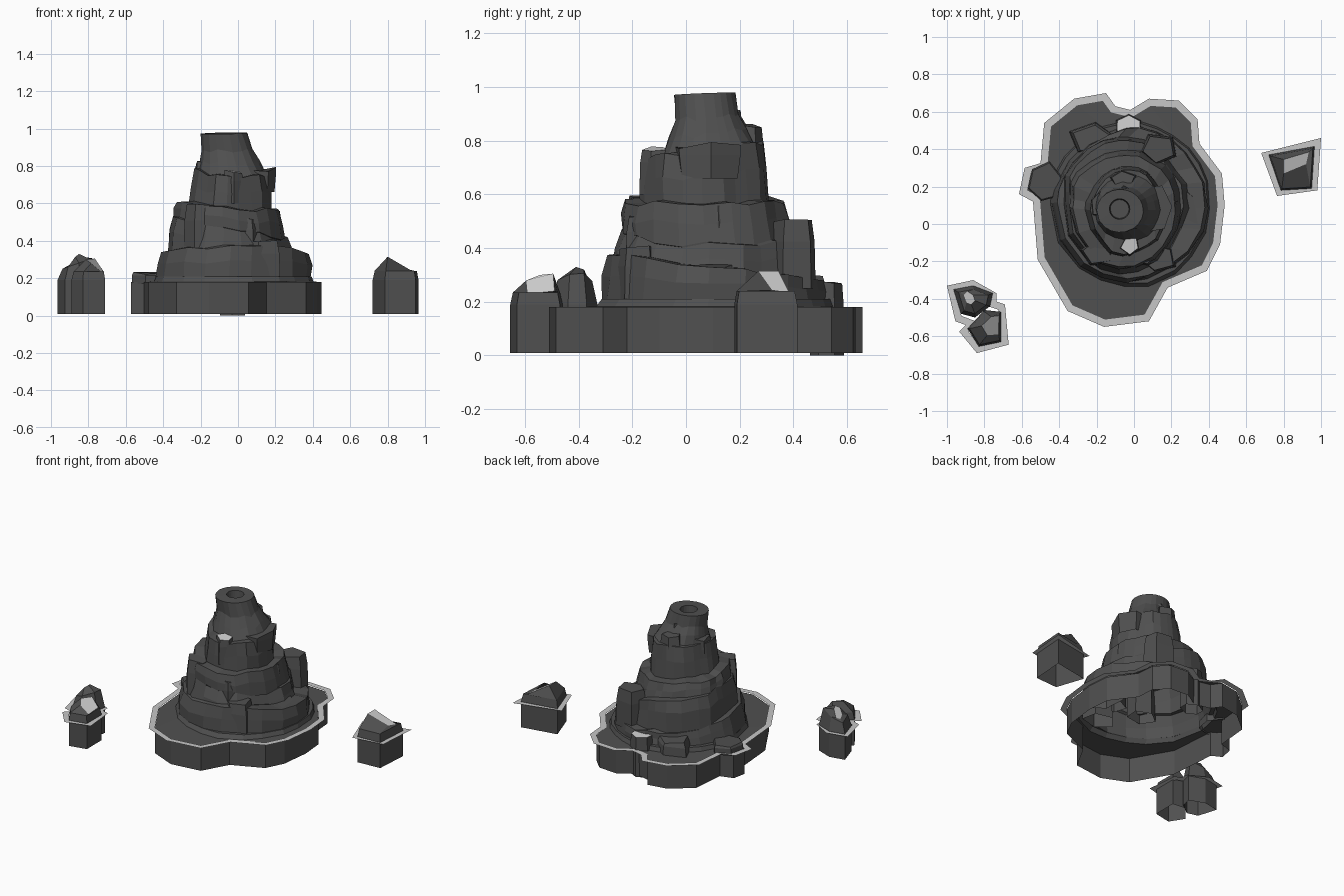
import bpy, math, random
from mathutils import Vector

random.seed(7)
cube = bpy.data.objects.get("Cube")
if cube:
    bpy.data.objects.remove(cube, do_unlink=True)


def material(name, value):
    m = bpy.data.materials.new(name)
    m.use_nodes = True
    colour = (value, value, value, 1)
    m.diffuse_color = colour
    bsdf = m.node_tree.nodes["Principled BSDF"]
    bsdf.inputs["Base Color"].default_value = colour
    bsdf.inputs["Roughness"].default_value = 0.9
    return m


STONE = material("dark stone", 0.08)
FOAM = material("sea foam grey", 0.57)
PALE = material("pale stone", 0.64)


def loft(name, rings, cap_mat=None, mat=STONE):
    """Skin equal-sized rings; cap the last one if cap_mat is given."""
    n = len(rings[0])
    verts = [tuple(p) for ring in rings for p in ring]
    faces = []
    for r in range(len(rings) - 1):
        for i in range(n):
            a, b, j = r * n, (r + 1) * n, (i + 1) % n
            faces.append((a + i, a + j, b + j, b + i))
    if cap_mat:
        last = (len(rings) - 1) * n
        faces.append(tuple(range(last, last + n)))
    mesh = bpy.data.meshes.new(name)
    mesh.from_pydata(verts, [], faces)
    mesh.materials.append(mat)
    if cap_mat and cap_mat != mat:
        mesh.materials.append(cap_mat)
        mesh.polygons[-1].material_index = 1
    ob = bpy.data.objects.new(name, mesh)
    bpy.context.scene.collection.objects.link(ob)


def flat(points, z):
    return [(x, y, z) for x, y in points]


def inset(points, d):
    """Offset a counter-clockwise outline inwards by d."""
    out = []
    for i, p in enumerate(points):
        p = Vector(p)
        u = (p - Vector(points[i - 1])).normalized()
        v = (Vector(points[(i + 1) % len(points)]) - p).normalized()
        nu, nv = Vector((-u.y, u.x)), Vector((-v.y, v.x))
        out.append(tuple(p + (nu + nv) * d / max(0.6, 1 + nu.dot(nv))))
    return out


def scaled(points, s):
    n = len(points)
    cx, cy = sum(p[0] for p in points) / n, sum(p[1] for p in points) / n
    return [(cx + (x - cx) * s, cy + (y - cy) * s) for x, y in points]


def foam(name, outline, inner):
    loft(name, [flat(outline, 0.185), flat(inner, 0.185)], mat=FOAM)


# Shoreline and foam rim
shore = [(-.615, .16), (-.54, .12), (-.515, -.19), (-.355, -.465), (-.16, -.55),
         (.08, -.52), (.18, -.34), (.39, -.25), (.46, -.11), (.485, .10),
         (.47, .27), (.35, .43), (.34, .56), (.24, .66), (.08, .67), (-.02, .61),
         (-.10, .63), (-.15, .70), (-.32, .67), (-.48, .54), (-.50, .325), (-.585, .30)]
wall = inset(shore, 0.038)
foam("island_foam", shore, wall)

# Ring directions: halfway between even spacing and the shoreline corners
N = len(wall)
START = math.radians(170)
angles = []
for i, (x, y) in enumerate(wall):
    turn = (math.atan2(y - .08, x + .05) - START + .1) % (2 * math.pi) - .1
    angles.append(START + .5 * turn + math.pi * i / N)


def crag_ring(x0, x1, y0, y1, z, jitter, lift, tilt=0, heading=0):
    return [((x0 + x1) / 2 + (x1 - x0) / 2 * math.cos(a) * k,
             (y0 + y1) / 2 + (y1 - y0) / 2 * math.sin(a) * k,
             z + h + tilt * math.cos(a - heading))
            for a, k, h in zip(angles, jitter, lift)]


def rough(amount):
    """Radii that change in chunks of two corners, for broad rock faces."""
    chunks = [1.03 - random.random() * amount for _ in range(N // 2)]
    return [chunks[i // 2] + random.uniform(-.01, .01) for i in range(N)]


# Plinth wall and shelf, open below and under the crag
level = [0] * N
foot_shape = rough(.03)
foot = crag_ring(-.44, .40, -.33, .54, .182, foot_shape, level)
loft("island_base", [flat(wall, 0.01), flat(wall, 0.18), foot])

# Stepped crag: three rings per tier
LEFT, FRONT = math.pi, -math.pi / 2
crag = [foot, crag_ring(-.43, .39, -.31, .53, .21, foot_shape, level)]
tiers = [  # bottom bounds, top bounds, top height, tilt, heading, roughness
    ((-.43, .39, -.31, .52), (-.40, .38, -.29, .51), .33, .04, FRONT, .08),
    ((-.40, .29, -.28, .49), (-.37, .26, -.25, .47), .47, .06, LEFT, .10),
    ((-.37, .25, -.24, .42), (-.35, .22, -.23, .39), .58, .02, LEFT, .12),
    ((-.27, .18, -.17, .32), (-.24, .16, -.16, .30), .77, .03, 2.0, .12),
    ((-.22, .15, -.09, .26), (-.20, .08, -.04, .20), .89, .01, 2.0, .08)]
low, tilt, heading, lift = .21, 0, 0, level
for bottom, top, high, next_tilt, next_heading, amount in tiers:
    j = rough(amount)
    crag.append(crag_ring(*bottom, low, j, lift, tilt, heading))
    lift = [random.uniform(-.012, .012) for _ in range(N)]
    mid = [(b + t) / 2 for b, t in zip(bottom, top)]
    crag.append(crag_ring(*mid, (low + high) / 2, [k + random.uniform(-.02, .04) for k in j],
                          lift, (tilt + next_tilt) / 2, next_heading))
    crag.append(crag_ring(*top, high, j, lift, next_tilt, next_heading))
    low, tilt, heading = high + .003, next_tilt, next_heading
# Summit lip and the hole in it
even = [1] * N
crag.append(crag_ring(-.20, .05, -.045, .185, .975, even, level, .005, 1))
for r, z in ((.055, .975), (.05, .92)):
    crag.append(crag_ring(-.077 - r, -.077 + r, .08 - r, .08 + r, z, even, level))
loft("stepped_crag", crag, STONE)


# Loose blocks on the ledges
def block(name, x, y, w, d, z0, z1, turn=0, sides=5, top=STONE, taper=.82):
    base = []
    for i in range(sides):
        a = turn + 2 * math.pi * i / sides
        k = random.uniform(.9, 1.08)
        base.append((x + w * k * math.cos(a), y + d * k * math.sin(a)))
    upper = [(px, py, z1 + random.uniform(-.015, .01)) for px, py in scaled(base, taper)]
    shoulder = flat(scaled(base, (1 + taper) / 2 + .04), z0 + (z1 - z0) * .7)
    loft(name, [flat(base, z0), shoulder, upper], top)


block("west_boulder", -.475, .22, .10, .11, .17, .235, .3, 6, taper=.92)
block("north_boulder", -.03, .525, .085, .065, 0, .27, .5, 6, PALE, .9)
block("north_west_step", -.22, .45, .13, .10, .17, .27, .2)
block("north_east_step", .13, .40, .11, .09, .25, .50, .8)
block("east_step", .27, .05, .10, .16, .17, .335, .6, 6)
block("east_ledge", .16, .10, .08, .12, .35, .56, .2)
block("south_east_step", .13, -.18, .11, .09, .17, .40, .7)
block("south_ledge", .04, -.16, .09, .08, .30, .53, .2)
block("south_west_shoulder", -.19, -.15, .10, .08, .30, .60, .5)
block("pale_ledge", -.02, -.115, .06, .055, .60, .77, .9, 5, PALE)
block("west_shoulder", -.19, .10, .05, .08, .60, .82, .2)
block("north_shoulder", -.06, .24, .08, .05, .60, .865, .4)
block("north_notch", -.05, .18, .05, .03, .80, .91, .1, 4)
block("east_overhang", .115, .08, .075, .12, .66, .785, .1, 6, taper=1.12)


# Outlying rocks: upright foot, tilted shoulder, pale slanted tip
def outlier(name, outline, scale, height, lean, crown):
    middle = sum(p[0] for p in outline) / len(outline)
    shoulder = [(x, y, height + lean * (x - middle)) for x, y in scaled(outline, scale)]
    loft(name, [flat(outline, .01), flat(outline, .19), shoulder, crown], PALE)


east = [(.765, .15), (.98, .18), (1.0, .46), (.68, .38)]
east_wall = [(.785, .18), (.95, .19), (.965, .415), (.72, .37)]
outlier("east_rock", east_wall, .92, .24, 0,
        [(.80, .27, .315), (.92, .32, .245), (.935, .385, .235), (.80, .345, .315)])
foam("east_foam", east, east_wall)

rear_wall = [(-.965, -.35), (-.925, -.48), (-.85, -.50), (-.77, -.44),
             (-.755, -.37), (-.86, -.33)]
outlier("west_rock_rear", rear_wall, .76, .28, .35,
        [(-.91, -.38, .265), (-.895, -.42, .275), (-.87, -.43, .315),
         (-.85, -.41, .33), (-.86, -.38, .32), (-.89, -.36, .275)])
front_wall = [(-.89, -.56), (-.83, -.655), (-.71, -.63), (-.71, -.47), (-.80, -.46)]
outlier("west_rock_front", front_wall, .9, .235, 0,
        [(-.815, -.545, .30), (-.785, -.595, .28), (-.725, -.59, .23),
         (-.722, -.49, .24), (-.765, -.495, .305)])
west = [(-1.0, -.33), (-.955, -.52), (-.90, -.54), (-.935, -.575), (-.84, -.69),
        (-.67, -.645), (-.69, -.43), (-.735, -.415), (-.735, -.37), (-.86, -.30)]
foam("west_foam", west, inset(west, .038))
